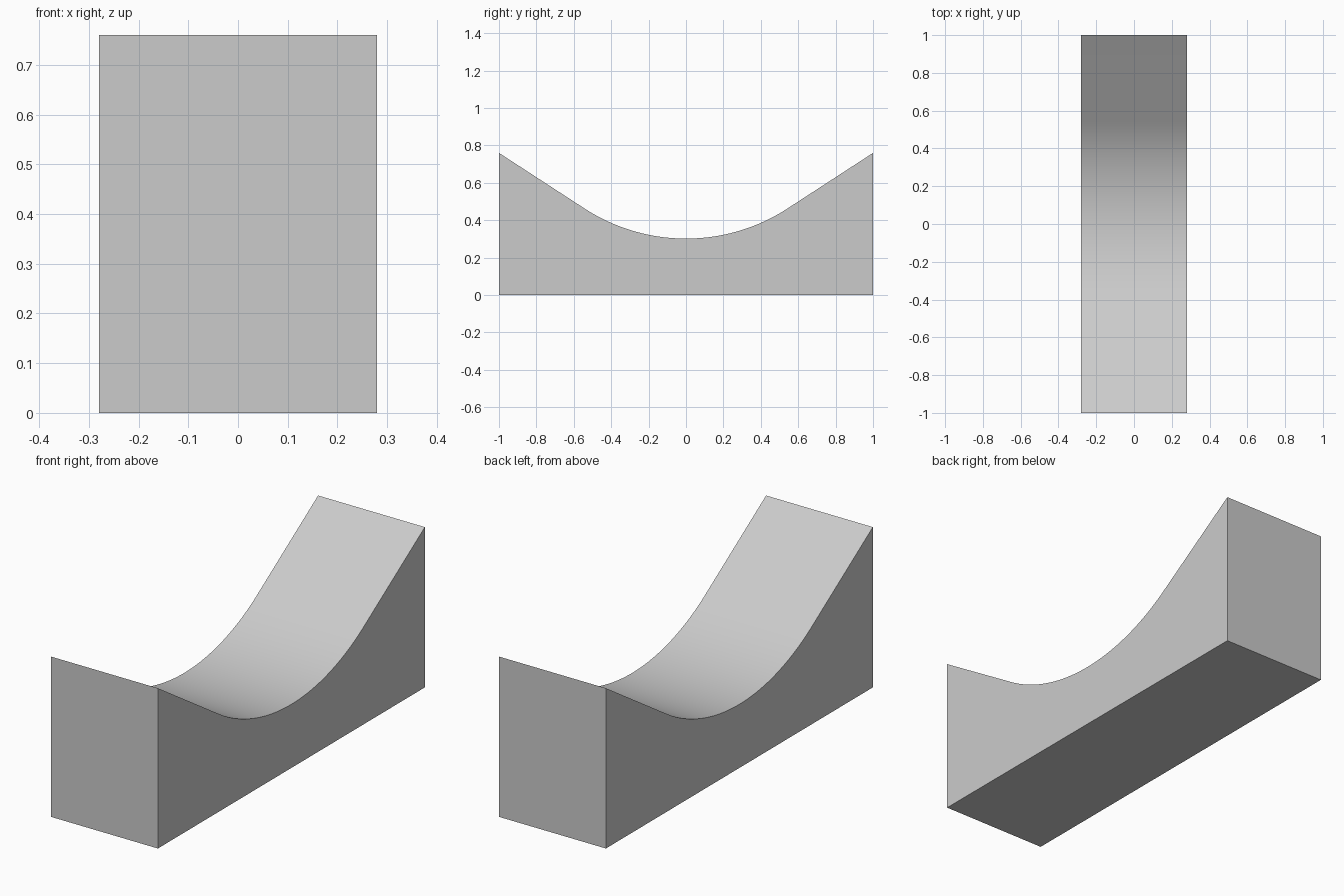
import bpy, bmesh, math

if "Cube" in bpy.data.objects:
    bpy.data.objects.remove(bpy.data.objects["Cube"])

HALF_W, TOP, DIP = 0.28, 0.76, 0.302
ANGLE = math.radians(33)
STEPS = 48

# Arc radius that makes the straight ramps tangent to the curved trough
t = math.tan(ANGLE)
R = (t - (TOP - DIP)) / (math.sin(ANGLE) * t - (1 - math.cos(ANGLE)))

# Side profile (y, z): flat base, straight ramps, round trough
profile = [(-1, 0), (1, 0), (1, TOP)]
for i in range(STEPS + 1):
    a = ANGLE * (1 - 2 * i / STEPS)
    profile.append((R * math.sin(a), DIP + R * (1 - math.cos(a))))
profile.append((-1, TOP))

# Cradle block: profile extruded across x
bm = bmesh.new()
face = bm.faces.new([bm.verts.new((-HALF_W, y, z)) for y, z in profile])
ext = bmesh.ops.extrude_face_region(bm, geom=[face], use_keep_orig=True)
moved = [v for v in ext["geom"] if isinstance(v, bmesh.types.BMVert)]
bmesh.ops.translate(bm, verts=moved, vec=(2 * HALF_W, 0, 0))
bmesh.ops.recalc_face_normals(bm, faces=bm.faces)
mesh = bpy.data.meshes.new("cradle_block")
bm.to_mesh(mesh)
bm.free()
block = bpy.data.objects.new("cradle_block", mesh)
bpy.context.collection.objects.link(block)

# Smooth trough, sharp outer edges
bpy.context.view_layer.objects.active = block
block.select_set(True)
bpy.ops.object.shade_smooth_by_angle(angle=math.radians(25))
